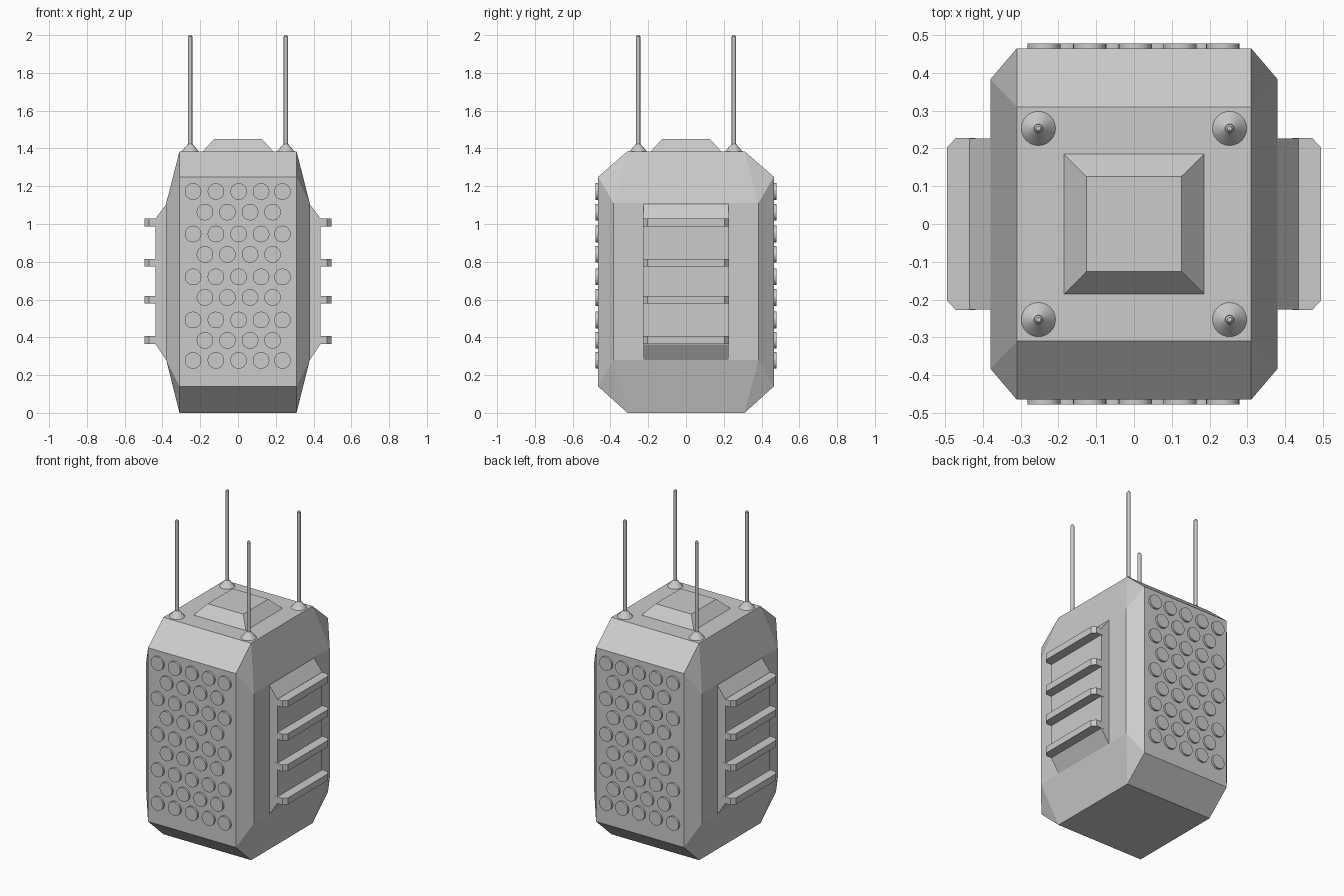
import bpy, bmesh
from mathutils import Matrix, Vector

if "Cube" in bpy.data.objects:
    bpy.data.objects.remove(bpy.data.objects["Cube"])


def finish(bm, name, smooth=False):
    bmesh.ops.recalc_face_normals(bm, faces=bm.faces)
    me = bpy.data.meshes.new(name)
    bm.to_mesh(me)
    bm.free()
    ob = bpy.data.objects.new(name, me)
    bpy.context.collection.objects.link(ob)
    if smooth:
        bpy.context.view_layer.objects.active = ob
        ob.select_set(True)
        bpy.ops.object.shade_smooth_by_angle(angle=0.6)
        ob.select_set(False)
    return ob


def prism(bm, profile, direction):
    # extrude a closed 3D outline along a vector
    face = bm.faces.new([bm.verts.new(p) for p in profile])
    new = bmesh.ops.extrude_face_region(bm, geom=[face], use_keep_orig=True)["geom"]
    bmesh.ops.translate(bm, vec=Vector(direction),
                        verts=[v for v in new if isinstance(v, bmesh.types.BMVert)])


def cone(bm, r1, r2, z1, z2, x=0, y=0, seg=24):
    bmesh.ops.create_cone(bm, cap_ends=True, segments=seg, radius1=r1, radius2=r2,
                          depth=z2 - z1, matrix=Matrix.Translation((x, y, (z1 + z2) / 2)))


# Faceted body: hull of mirrored corner points
bm = bmesh.new()
corner = [(.31, .31, 0), (.31, .465, .14), (.38, .383, .28),
          (.38, .383, 1.11), (.31, .465, 1.25), (.31, .31, 1.385)]
for x, y, z in corner:
    for sx in (-1, 1):
        for sy in (-1, 1):
            bm.verts.new((sx * x, sy * y, z))
bmesh.ops.convex_hull(bm, input=bm.verts)
bmesh.ops.dissolve_limit(bm, angle_limit=0.005, verts=bm.verts, edges=bm.edges)
finish(bm, "body")

# Raised cap on the roof
bm = bmesh.new()
base = [bm.verts.new((x * .187, y * .187, 1.383)) for x, y in ((-1, -1), (1, -1), (1, 1), (-1, 1))]
top = [bm.verts.new((x * .126, y * .126, 1.451)) for x, y in ((-1, -1), (1, -1), (1, 1), (-1, 1))]
bm.faces.new(base)
bm.faces.new(top)
for i in range(4):
    j = (i + 1) % 4
    bm.faces.new((base[i], base[j], top[j], top[i]))
finish(bm, "roof_cap")

# Side panels with cooling ribs
for side, s in (("right", 1), ("left", -1)):
    bm = bmesh.new()
    panel = [(.37, .28), (.38, .28), (.436, .363), (.436, 1.03), (.38, 1.105), (.37, 1.105)]
    prism(bm, [(s * x, -.226, z) for x, z in panel], (0, .452, 0))
    finish(bm, side + "_panel")
    bm = bmesh.new()
    rib = [(.42, -.227), (.472, -.227), (.495, -.203), (.495, .203), (.472, .227), (.42, .227)]
    for z in (.364, .578, .774, .987):
        prism(bm, [(s * x, y, z) for x, y in rib], (0, 0, .042))
    finish(bm, side + "_ribs")

# Staggered round studs on front and back
for side, s in (("front", -1), ("back", 1)):
    bm = bmesh.new()
    rows = (1.172, 1.063, .947, .839, .72, .611, .492, .384, .278)
    for i, z in enumerate(rows):
        xs = (-.175, -.056, .064, .183) if i % 2 else (-.238, -.117, .003, .122, .235)
        for x in xs:
            m = Matrix.Translation((x, s * .467, z)) @ Matrix.Rotation(1.5707963, 4, 'X')
            bmesh.ops.create_cone(bm, cap_ends=True, segments=24, radius1=.044,
                                  radius2=.044, depth=.022, matrix=m)
    finish(bm, side + "_studs", True)

# Four antennas on conical feet
for i, (x, y) in enumerate(((-1, -1), (1, -1), (1, 1), (-1, 1))):
    bm = bmesh.new()
    cone(bm, .047, .012, 1.383, 1.424, x * .253, y * .253)
    cone(bm, .011, .011, 1.40, 1.993, x * .253, y * .253, 16)
    cone(bm, .011, .006, 1.993, 2.0, x * .253, y * .253, 16)
    finish(bm, f"antenna_{i + 1}", True)
